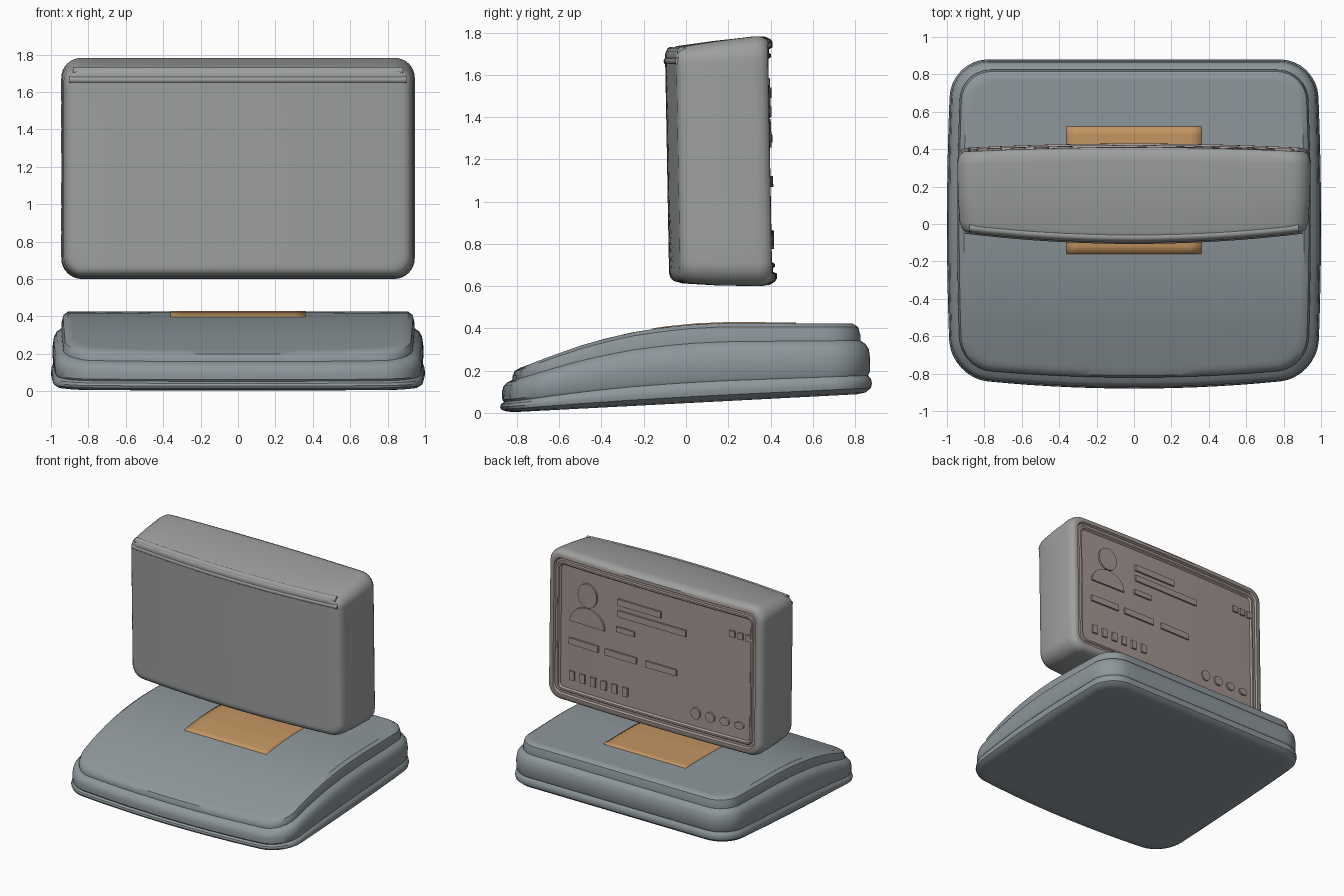
import bpy, bmesh, math
from mathutils import Matrix, Vector

if "Cube" in bpy.data.objects:
    bpy.data.objects.remove(bpy.data.objects["Cube"])


def material(name, rgb):
    m = bpy.data.materials.new(name)
    m.diffuse_color = (*rgb, 1)
    m.use_nodes = True
    m.node_tree.nodes["Principled BSDF"].inputs["Base Color"].default_value = m.diffuse_color
    return m


slate = material("slate", (0.27, 0.31, 0.33))
grey = material("grey", (0.34, 0.35, 0.35))
warm = material("warm_panel", (0.36, 0.30, 0.28))
orange = material("orange", (0.55, 0.30, 0.12))


def lerp_table(table, v):
    for (a, p), (b, q) in zip(table, table[1:]):
        if v <= b:
            k = max(0, (v - a) / (b - a))
            return p + (q - p) * k
    return table[-1][1]


def rounded_rect(a, b, r, arc=8, side=14):
    pts = []
    corners = [(a - r, b - r), (r - a, b - r), (r - a, r - b), (a - r, r - b)]
    for i, (cx, cy) in enumerate(corners):
        for j in range(arc + 1):
            t = math.pi / 2 * (i + j / arc)
            pts.append(Vector((cx + r * math.cos(t), cy + r * math.sin(t))))
        nx, ny = corners[(i + 1) % 4]
        t = math.pi / 2 * (i + 1)
        nxt = Vector((nx + r * math.cos(t), ny + r * math.sin(t)))
        start = pts[-1]
        pts += [start.lerp(nxt, j / side) for j in range(1, side)]
    return pts


def finish(name, bm, mats, angle=35):
    bmesh.ops.recalc_face_normals(bm, faces=bm.faces)
    me = bpy.data.meshes.new(name)
    bm.to_mesh(me)
    bm.free()
    ob = bpy.data.objects.new(name, me)
    bpy.context.collection.objects.link(ob)
    for m in mats:
        me.materials.append(m)
    bpy.ops.object.select_all(action='DESELECT')
    ob.select_set(True)
    bpy.context.view_layer.objects.active = ob
    bpy.ops.object.shade_smooth_by_angle(angle=math.radians(angle))
    return ob


def loft(name, a, b, r, rings, place, mats, second_from=999):
    """Rings of (inset, level) closed at both ends by shrinking rings."""
    shrink = [i / 12 for i in range(1, 12)] + [0.97]
    seq = [(rings[0][0], rings[0][1], s) for s in shrink]
    seq += [(i, l, 1) for i, l in rings]
    seq += [(rings[-1][0], rings[-1][1], s) for s in reversed(shrink)]
    bm = bmesh.new()
    loops = []
    for inset, level, s in seq:
        pts = rounded_rect(a - inset, b - inset, max(r - inset * 0.7, 0.03))
        loops.append([bm.verts.new(place(p.x * s, p.y * s, level)) for p in pts])
    n = len(loops[0])
    for k, (lo, hi) in enumerate(zip(loops, loops[1:])):
        for i in range(n):
            f = bm.faces.new((lo[i], lo[(i + 1) % n], hi[(i + 1) % n], hi[i]))
            f.material_index = int(k - len(shrink) >= second_from)
    bm.faces.new(loops[0])
    bm.faces.new(loops[-1]).material_index = int(second_from < 999)
    return finish(name, bm, mats)


# Base: stepped rounded plate with tilted underside and sloping front
TOP = [(-0.9, 0.19), (-0.78, 0.215), (-0.65, 0.265), (-0.5, 0.318), (-0.38, 0.352),
       (-0.25, 0.382), (-0.1, 0.405), (0.05, 0.42), (0.2, 0.426), (0.9, 0.422)]


def base_place(x, y, t):
    y += 0.03
    if y < 0:
        y -= 0.06 * (1 - x * x) * (-y / 0.82)
    x *= 1 - 0.03 * y * y
    low = 0.046 + 0.052 * y
    return (x, y, low + t * (lerp_table(TOP, y) - low))


loft("base", 1.0, 0.85, 0.2,
     [(0.07, 0), (0.03, 0.02), (0.005, 0.08), (0, 0.14), (0.004, 0.21), (0.018, 0.26),
      (0.01, 0.31), (0.008, 0.5), (0.015, 0.64), (0.03, 0.71), (0.055, 0.76),
      (0.055, 0.84), (0.065, 0.95), (0.09, 1.0)], base_place, [slate])

# Glowing patch on top of the base
bm = bmesh.new()
bmesh.ops.create_grid(bm, x_segments=12, y_segments=16, size=1)
for v in bm.verts:
    v.co.x *= 0.36
    v.co.y = 0.18 + v.co.y * 0.34
    v.co.z = lerp_table(TOP, v.co.y) + 0.004
patch = finish("base_glow_patch", bm, [orange])
mod = patch.modifiers.new("thickness", 'SOLIDIFY')
mod.thickness = 0.012

# Display block: bowed front, framed recess at the back
MID = 1.195


def front_y(x):
    return -0.03 - 0.06 * (1 - (x / 0.945) ** 2)


def display_place(x, z, d):
    bow = 1 - (x / 0.945) ** 2
    y = front_y(x) * (1 - d) + (0.395 + 0.025 * bow) * d
    y -= 0.018 * z
    if z > 0:
        z -= 0.05 * (1 - min(d, 1)) * (z / 0.595) ** 4
    return (x, y, z + MID)


PANEL = 0.955
loft("display", 0.945, 0.595, 0.11,
     [(0.06, 0), (0.04, 0.012), (0.025, 0.04), (0.013, 0.12), (0.003, 0.45),
      (0, 0.85), (0.006, 0.93), (0.02, 0.98), (0.035, 1.0), (0.06, 1.0), (0.068, 0.965),
      (0.085, 0.965), (0.092, 0.985), (0.105, 0.985), (0.115, PANEL)],
     display_place, [grey, warm], 8)

# Two ridges along the top of the display front
for name, z, back, rad, half in (("lower_ridge", 1.665, 0.012, 0.02, 0.90),
                                 ("upper_ridge", 1.71, 0.03, 0.024, 0.88)):
    cu = bpy.data.curves.new(name, 'CURVE')
    cu.dimensions = '3D'
    cu.bevel_depth = rad
    cu.bevel_resolution = 3
    cu.use_fill_caps = True
    sp = cu.splines.new('POLY')
    sp.points.add(20)
    for i, p in enumerate(sp.points):
        x = half * (i / 10 - 1)
        p.co = (x, front_y(x) + back - 0.018 * (z - MID), z, 1)
    ob = bpy.data.objects.new(name, cu)
    cu.materials.append(grey)
    bpy.context.collection.objects.link(ob)


# Raised shapes on the back panel
def prism(bm, outline, h=0.014):
    """Extrude an (x, z) outline outward from the panel surface."""
    def at(x, z, out):
        co = display_place(x, z - MID, PANEL)
        return bm.verts.new((x, co[1] + out, z))
    lo = [at(x, z, -0.01) for x, z in outline]
    hi = [at(x, z, h) for x, z in outline]
    n = len(outline)
    for i in range(n):
        bm.faces.new((lo[i], lo[(i + 1) % n], hi[(i + 1) % n], hi[i]))
    bm.faces.new(hi)
    bm.faces.new(lo)


def arc(cx, cz, rx, rz, a0, a1, n):
    return [(cx + rx * math.cos(a0 + (a1 - a0) * i / n),
             cz + rz * math.sin(a0 + (a1 - a0) * i / n)) for i in range(n + 1)]


bm = bmesh.new()
prism(bm, arc(0.59, 1.49, 0.085, 0.095, 0, 2 * math.pi * 19 / 20, 19))
prism(bm, arc(0.59, 1.255, 0.155, 0.135, 0, math.pi, 14))
finish("portrait_relief", bm, [warm])

bm = bmesh.new()
bars = [(-0.06, 0.32, 1.49, 1.54), (-0.28, 0.32, 1.40, 1.45), (0.17, 0.33, 1.28, 1.32),
        (0.49, 0.75, 1.07, 1.12), (0.15, 0.43, 1.07, 1.12), (-0.20, 0.07, 1.07, 1.12)]
bars += [(0.70 - 0.095 * i, 0.745 - 0.095 * i, 0.79, 0.86) for i in range(6)]
bars += [(-0.70 - 0.07 * i, -0.655 - 0.07 * i, 1.50, 1.55) for i in range(3)]
for x0, x1, z0, z1 in bars:
    prism(bm, [(x0, z0), (x1, z0), (x1, z1), (x0, z1)])
for i in range(4):
    prism(bm, arc(-0.37 - 0.125 * i, 0.82, 0.04, 0.045 - 0.006 * i, 0, 2 * math.pi * 11 / 12, 11))
finish("panel_bars", bm, [warm])
